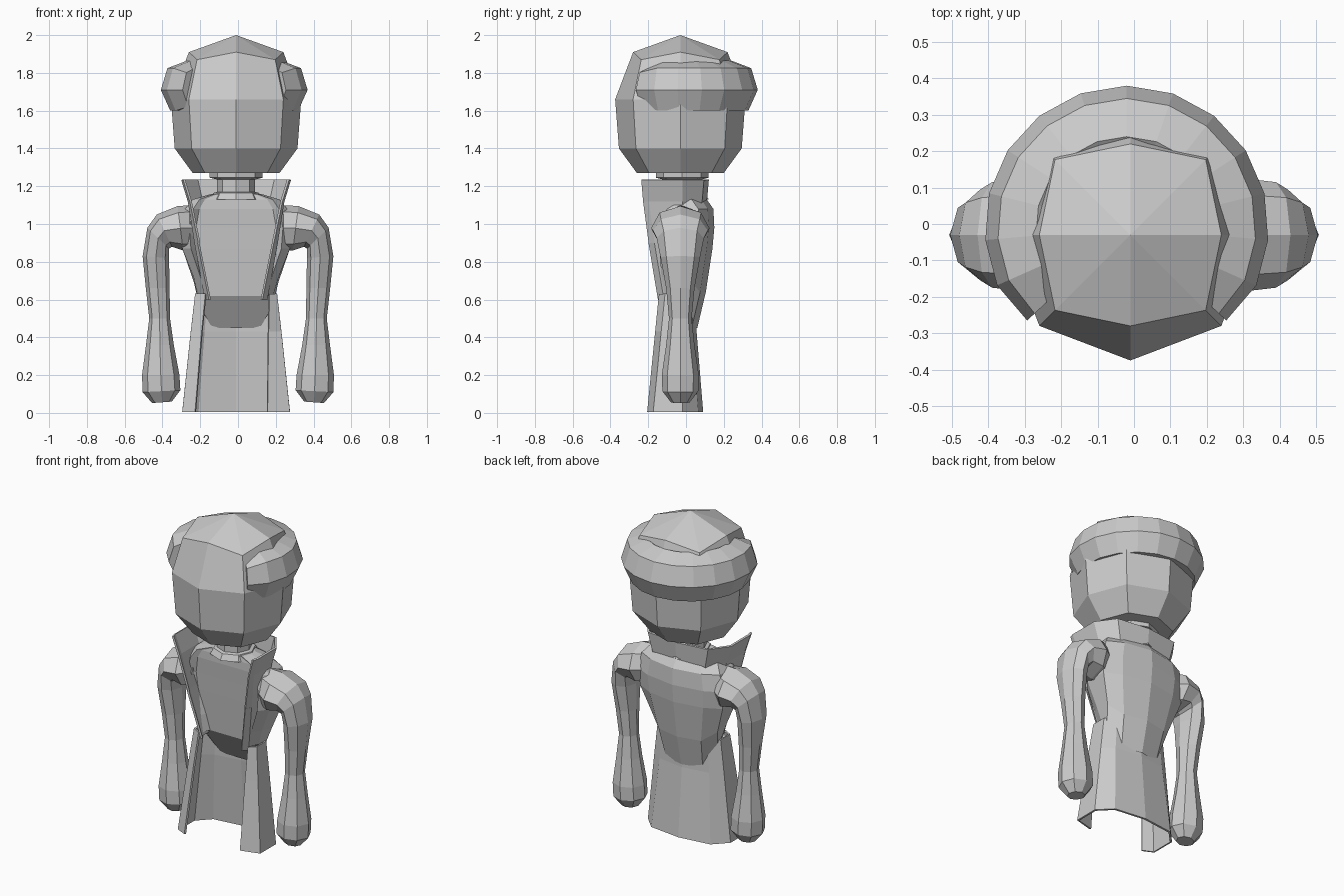
import bpy, bmesh
from math import sin, cos, radians, pi

cube = bpy.data.objects.get("Cube")
if cube:
    bpy.data.objects.remove(cube, do_unlink=True)

grey = bpy.data.materials.new("plain_grey")
grey.use_nodes = True
tone = (0.6, 0.6, 0.6, 1)
grey.diffuse_color = tone
grey.node_tree.nodes["Principled BSDF"].inputs["Base Color"].default_value = tone


def loft(name, rings, closed=True, caps=True, thickness=0):
    """Skin a list of equal-length point rings."""
    bm = bmesh.new()
    loops = [[bm.verts.new(p) for p in ring] for ring in rings]
    n = len(loops[0])
    for a, b in zip(loops, loops[1:]):
        for i in range(n if closed else n - 1):
            j = (i + 1) % n
            bm.faces.new((a[i], a[j], b[j], b[i]))
    if caps:
        bm.faces.new(loops[0])
        bm.faces.new(loops[-1])
    bmesh.ops.remove_doubles(bm, verts=bm.verts, dist=0.0005)
    bmesh.ops.recalc_face_normals(bm, faces=bm.faces)
    mesh = bpy.data.meshes.new(name)
    bm.to_mesh(mesh)
    bm.free()
    mesh.materials.append(grey)
    ob = bpy.data.objects.new(name, mesh)
    bpy.context.collection.objects.link(ob)
    if thickness:
        mod = ob.modifiers.new("thickness", "SOLIDIFY")
        mod.thickness = thickness
        mod.offset = 0
    return ob


def octagon(z, axis, diag, drop=0, x=-0.01, y=-0.03):
    """Eight-sided ring; drop lowers its diagonal corners."""
    pts = []
    for i in range(8):
        odd = i % 2
        r = diag * 2 ** 0.5 if odd else axis
        pts.append((x + r * cos(i * pi / 4), y + r * sin(i * pi / 4), z - drop * odd))
    return pts


def wrap(z, w, front, back, left, right):
    """Open ring round the back, with its two ends at the front."""
    x = -0.01
    return [(left, front, z), (x + w, front + 0.03, z), (x + w, -0.02, z),
            (x + w * 0.72, back - 0.025, z), (x, back, z),
            (x - w * 0.72, back - 0.025, z), (x - w, -0.02, z),
            (x - w, front + 0.03, z), (right, front, z)]


# Head: faceted dome with a low point on top
loft("head", [octagon(z, a, d, drop) for z, a, d, drop in (
    (1.27, 0.23, 0.165, 0), (1.40, 0.325, 0.235, 0), (1.66, 0.345, 0.25, 0),
    (1.91, 0.25, 0.207, 0.04), (2.0, 0.0, 0.0, 0))])

# Head band: rolled band round the back, open at the face
section = [(0.39, 1.71), (0.355, 1.825), (0.25, 1.865),
           (0.2, 1.83), (0.22, 1.61), (0.34, 1.60)]
band = []
steps = 14
for i in range(steps + 1):
    t = radians(-43 + 266 * i / steps)
    s = 0.8 if i in (0, steps) else 1
    ring = [(0.31 + (r - 0.31) * s, 1.71 + (z - 1.71) * s) for r, z in section]
    band.append([(-0.02 + r * cos(t), -0.01 + r * sin(t), z) for r, z in ring])
loft("head_band", band)

# Neck with a flared base and top
loft("neck", [octagon(z, r, r * 0.71, y=-0.02) for z, r in (
    (1.13, 0.14), (1.165, 0.12), (1.17, 0.1), (1.235, 0.1),
    (1.245, 0.14), (1.28, 0.14))])

# Torso: jacket body with a recessed shirt front and a hem dipping at the back
torso = []
for z, w, front, shirt, back, dip in (
        (0.62, 0.195, -0.12, -0.06, 0.06, 0.17), (0.72, 0.225, -0.13, -0.07, 0.105, 0.08),
        (0.87, 0.285, -0.14, -0.085, 0.14, 0), (0.98, 0.295, -0.14, -0.095, 0.15, 0),
        (1.08, 0.27, -0.13, -0.105, 0.145, 0), (1.13, 0.23, -0.115, -0.105, 0.11, 0),
        (1.16, 0.13, -0.1, -0.1, 0.08, 0)):
    half = [(w * 0.72, shirt, z), (w * 0.84, front, z), (w, front + 0.06, z),
            (w, back - 0.08, z - dip * 0.3), (w * 0.65, back - 0.03, z - dip)]
    torso.append([(-0.01 + x, y, h) for x, y, h in half] + [(-0.01, back, z - dip)]
                 + [(-0.01 - x, y, h) for x, y, h in reversed(half)])
loft("torso", torso)

# Standing collar running down into the lapels
loft("collar_and_lapels", [
    wrap(0.60, 0.16, -0.145, 0.01, 0.122, -0.152),
    wrap(0.90, 0.215, -0.195, 0.05, 0.185, -0.205),
    wrap(1.12, 0.25, -0.225, 0.105, 0.23, -0.25),
    wrap(1.235, 0.285, -0.235, 0.115, 0.265, -0.285)][1:],
    closed=False, caps=False, thickness=0.012)
for side, name in ((1, "left_lapel"), (-1, "right_lapel")):
    loft(name, [[(-0.012 + side * e, f, z), (-0.01 + side * w, f + 0.03, z),
                 (-0.01 + side * w, -0.04, z)] for z, e, w, f in (
        (0.60, 0.137, 0.16, -0.145), (0.90, 0.197, 0.215, -0.195))],
        closed=False, caps=False, thickness=0.012)

# Coat skirt, open at the front
loft("coat_skirt", [
    wrap(0.005, 0.28, -0.2, 0.085, 0.155, -0.225),
    wrap(0.43, 0.235, -0.158, 0.05, 0.16, -0.19),
    wrap(0.63, 0.212, -0.138, 0.045, 0.165, -0.17)],
    closed=False, caps=False, thickness=0.012)

# Arms: each ring given by its outer point, inner point and half depth
arm = (((0.23, 1.10), (0.23, 0.86), 0.1), ((0.32, 1.095), (0.29, 0.86), 0.155),
       ((0.43, 1.05), (0.35, 0.88), 0.145), ((0.48, 0.98), (0.365, 0.87), 0.125),
       ((0.505, 0.83), (0.365, 0.82), 0.105), ((0.488, 0.66), (0.362, 0.66), 0.075),
       ((0.47, 0.50), (0.36, 0.50), 0.06), ((0.487, 0.36), (0.34, 0.36), 0.075),
       ((0.508, 0.2), (0.31, 0.2), 0.098), ((0.505, 0.11), (0.305, 0.12), 0.095),
       ((0.455, 0.052), (0.35, 0.06), 0.05))
for side, name in ((1, "left_arm"), (-1, "right_arm")):
    rings = []
    for (ox, oz), (ix, iz), depth in arm:
        ring = []
        for k in range(8):
            c, s = cos(k * pi / 4), sin(k * pi / 4)
            ring.append((side * ((ox + ix) / 2 + (ox - ix) / 2 * c), -0.03 + depth * s,
                         (oz + iz) / 2 + (oz - iz) / 2 * c))
        rings.append(ring)
    loft(name, rings)
